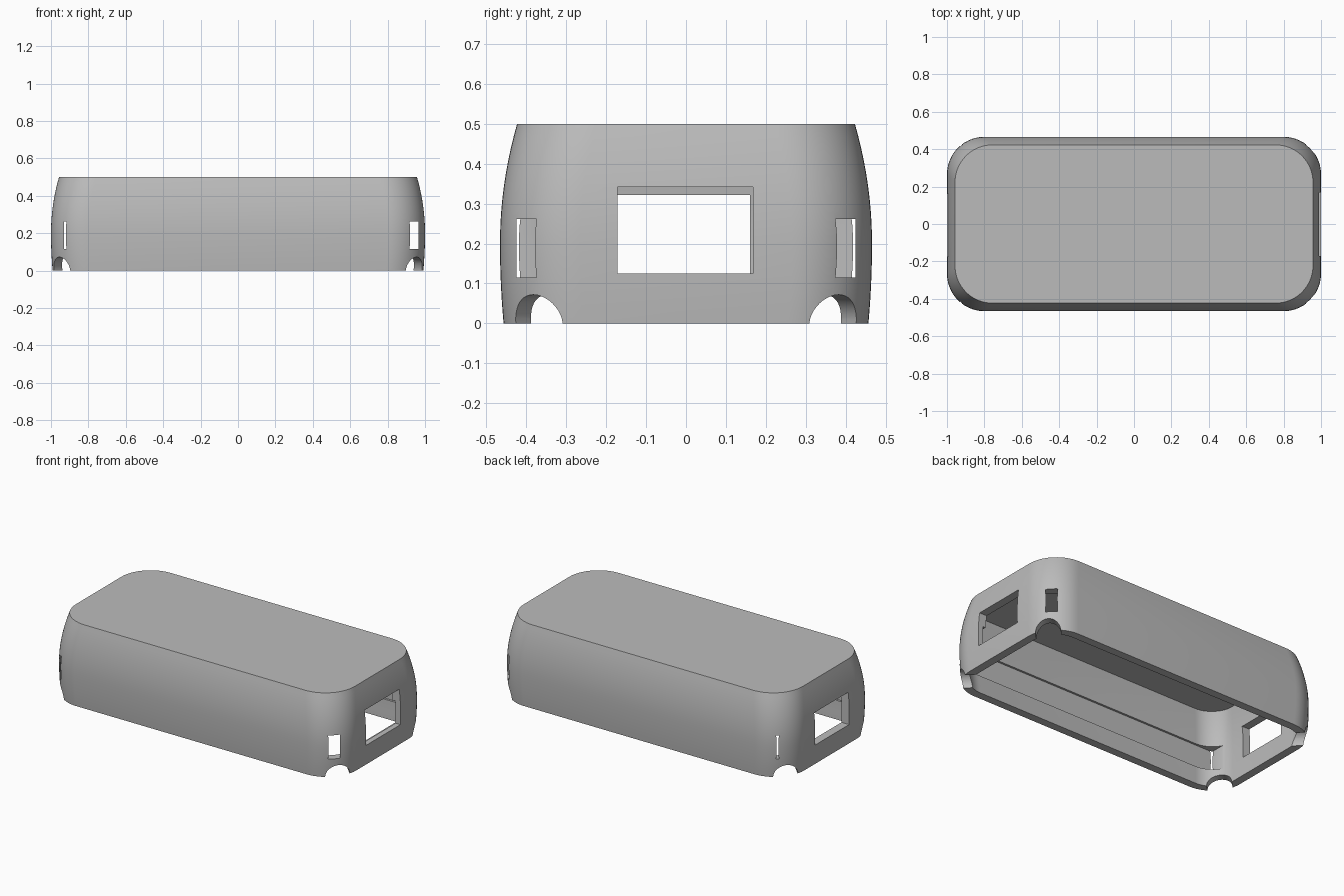
import bpy, bmesh, math
from mathutils import Matrix, Vector

cube = bpy.data.objects.get("Cube")
if cube:
    bpy.data.objects.remove(cube, do_unlink=True)

HALF_X, HALF_Y, HEIGHT, RADIUS = 1.0, 0.466, 0.5, 0.2
WALL, CEILING = 0.052, 0.465

grey = bpy.data.materials.new("plain grey")
grey.use_nodes = True
grey.diffuse_color = (0.5, 0.5, 0.5, 1)
grey.node_tree.nodes["Principled BSDF"].inputs["Base Color"].default_value = (0.5, 0.5, 0.5, 1)


def inset(z):
    """Barrel bulge of the sides: widest a little below the middle."""
    if z > 0.2:
        return 0.043 * ((z - 0.2) / 0.3) ** 2
    return 0.009 * ((0.2 - z) / 0.2) ** 2


def ring(bm, z, shrink, radius, steps=14):
    """Rounded rectangle of vertices at one height."""
    cx, cy = HALF_X - shrink - radius, HALF_Y - shrink - radius
    verts = []
    for q, (sx, sy) in enumerate([(1, 1), (-1, 1), (-1, -1), (1, -1)]):
        for i in range(steps + 1):
            a = math.pi / 2 * (q + i / steps)
            verts.append(bm.verts.new((sx * cx + radius * math.cos(a),
                                       sy * cy + radius * math.sin(a), z)))
    return verts


def finish(bm, name):
    bmesh.ops.recalc_face_normals(bm, faces=bm.faces)
    mesh = bpy.data.meshes.new(name)
    bm.to_mesh(mesh)
    bm.free()
    mesh.materials.append(grey)
    obj = bpy.data.objects.new(name, mesh)
    bpy.context.collection.objects.link(obj)
    return obj


def barrel(name, z0, z1, wall, radius, layers=16):
    """Closed solid lofted through rounded rectangles."""
    bm = bmesh.new()
    rings = []
    for k in range(layers + 1):
        z = z0 + (z1 - z0) * k / layers
        rings.append(ring(bm, z, inset(max(z, 0)) + wall, radius))
    for low, high in zip(rings, rings[1:]):
        for i in range(len(low)):
            j = (i + 1) % len(low)
            bm.faces.new((low[i], low[j], high[j], high[i]))
    bm.faces.new(rings[0][::-1])
    bm.faces.new(rings[-1])
    return finish(bm, name)


def box(name, low, high):
    bm = bmesh.new()
    low, high = Vector(low), Vector(high)
    bmesh.ops.create_cube(bm, size=1, matrix=Matrix.Translation((low + high) / 2)
                          @ Matrix.Diagonal((*(high - low), 1)))
    return finish(bm, name)


def corner_rod(name, sx, sy):
    """Diagonal cylinder that cuts an arch under one corner."""
    bm = bmesh.new()
    aim = Vector((sx, sy, 0)).to_track_quat('Z', 'Y').to_matrix().to_4x4()
    place = Matrix.Translation((sx * 0.95, sy * 0.377, 0))
    bmesh.ops.create_cone(bm, cap_ends=True, segments=40, radius1=0.072, radius2=0.072,
                          depth=0.26, matrix=place @ aim)
    return finish(bm, name)


# Outer body
shell = barrel("case_shell", 0, HEIGHT, 0, RADIUS)

# Hollow, board pocket that breaks through the corners, end windows, corner arches
cutters = [
    barrel("cavity_cutter", -0.05, CEILING, WALL, RADIUS - WALL),
    box("pocket_cutter", (-0.929, -0.425, 0.115), (0.965, 0.425, 0.262)),
    box("left_window_cutter", (0.8, -0.172, 0.125), (1.1, 0.168, 0.342)),
    box("right_window_cutter", (-1.1, -0.174, 0.123), (-0.8, 0.16, 0.322)),
]
cutters += [corner_rod("arch_cutter", sx, sy) for sx in (1, -1) for sy in (1, -1)]

bpy.ops.object.select_all(action='DESELECT')
bpy.context.view_layer.objects.active = shell
shell.select_set(True)
for cutter in cutters:
    cutter.hide_render = True
    mod = shell.modifiers.new("cut", 'BOOLEAN')
    mod.operation, mod.solver, mod.object = 'DIFFERENCE', 'EXACT', cutter
    bpy.ops.object.modifier_apply(modifier=mod.name)
    bpy.data.objects.remove(cutter, do_unlink=True)

bpy.ops.object.shade_smooth_by_angle(angle=math.radians(30))
